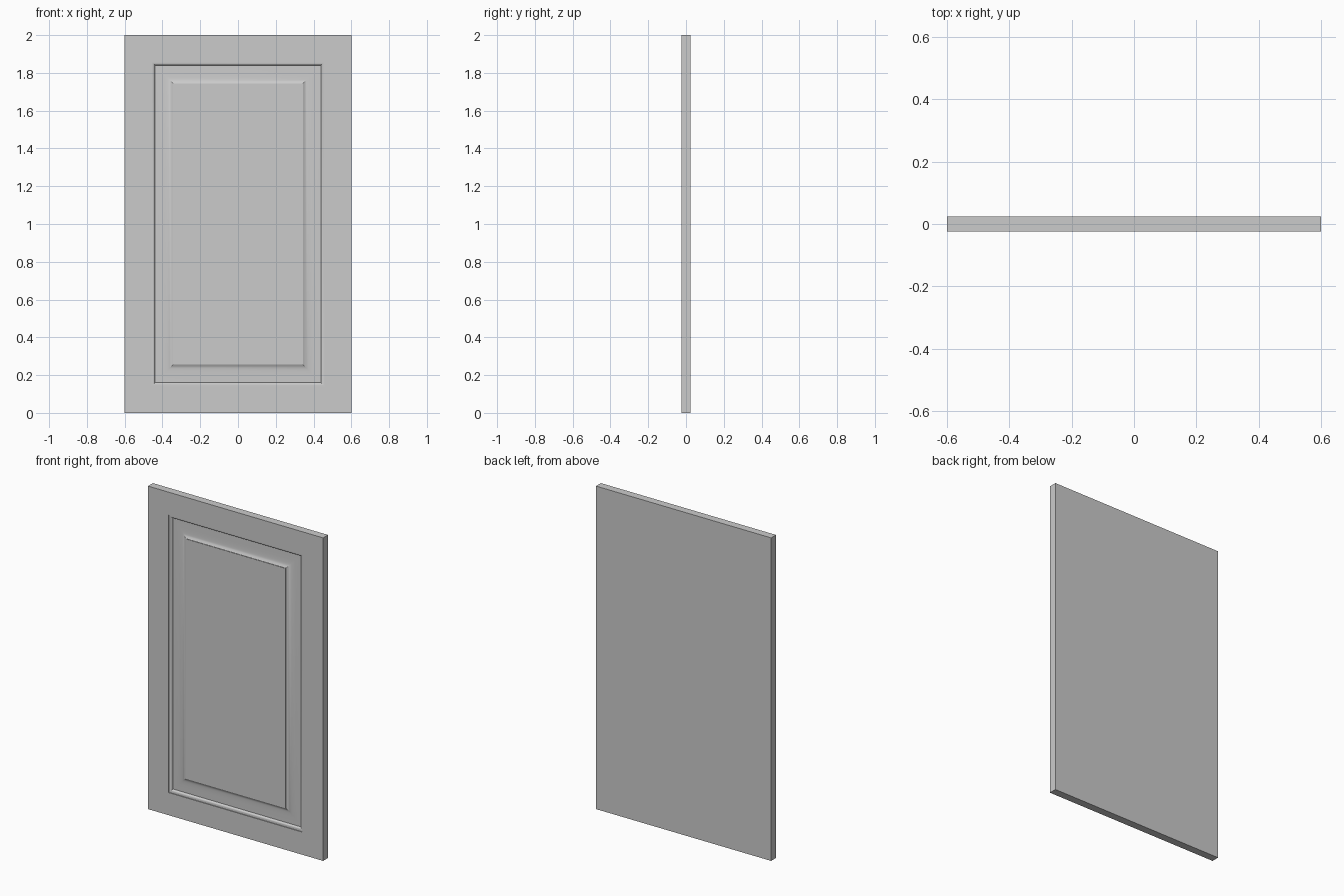
import bpy, bmesh, math

if "Cube" in bpy.data.objects:
    bpy.data.objects.remove(bpy.data.objects["Cube"])

W, H, T = 1.2, 2.0, 0.048   # door width, height, thickness

# Front profile from the outer edge inwards: (inset, depth below front face)
FRAME = [(0, 0), (0.14, 0)]
# Stepped, rounded moulding round the opening
MOULDING = [(0.14, 0.004), (0.146, 0.004)] + [
    (0.146 + 0.014 * math.sin(a), 0.018 - 0.014 * math.cos(a))
    for a in (math.radians(d) for d in (22, 45, 68, 90))]
# Shallow field, then a concave sweep up to the raised centre
COVE = [(0.20, 0.017), (0.22, 0.015)] + [
    (0.22 + 0.035 * t, 0.015 - 0.012 * t ** 1.8) for t in (0.25, 0.5, 0.75, 1)]
LIP = [(0.258, 0.003), (0.258, 0)]


def add_ring(bm, inset, y):
    """Rectangle of four vertices, inset from the door outline."""
    x, lo, hi = W / 2 - inset, inset, H - inset
    return [bm.verts.new((px, y, pz))
            for px, pz in ((-x, lo), (x, lo), (x, hi), (-x, hi))]


def bridge(bm, a, b):
    for i in range(4):
        j = (i + 1) % 4
        bm.faces.new((a[i], a[j], b[j], b[i]))


# Door slab with raised centre panel
bm = bmesh.new()
rings = [add_ring(bm, 0, T / 2)]
rings += [add_ring(bm, i, d - T / 2) for i, d in FRAME + MOULDING + COVE + LIP]
for a, b in zip(rings, rings[1:]):
    bridge(bm, a, b)
bm.faces.new(rings[-1])     # raised centre
bm.faces.new(rings[0])      # flat back
bmesh.ops.recalc_face_normals(bm, faces=bm.faces)

mesh = bpy.data.meshes.new("raised_panel_door")
bm.to_mesh(mesh)
bm.free()
door = bpy.data.objects.new("raised_panel_door", mesh)
bpy.context.collection.objects.link(door)
bpy.context.view_layer.objects.active = door
door.select_set(True)
bpy.ops.object.shade_smooth_by_angle(angle=math.radians(25))
